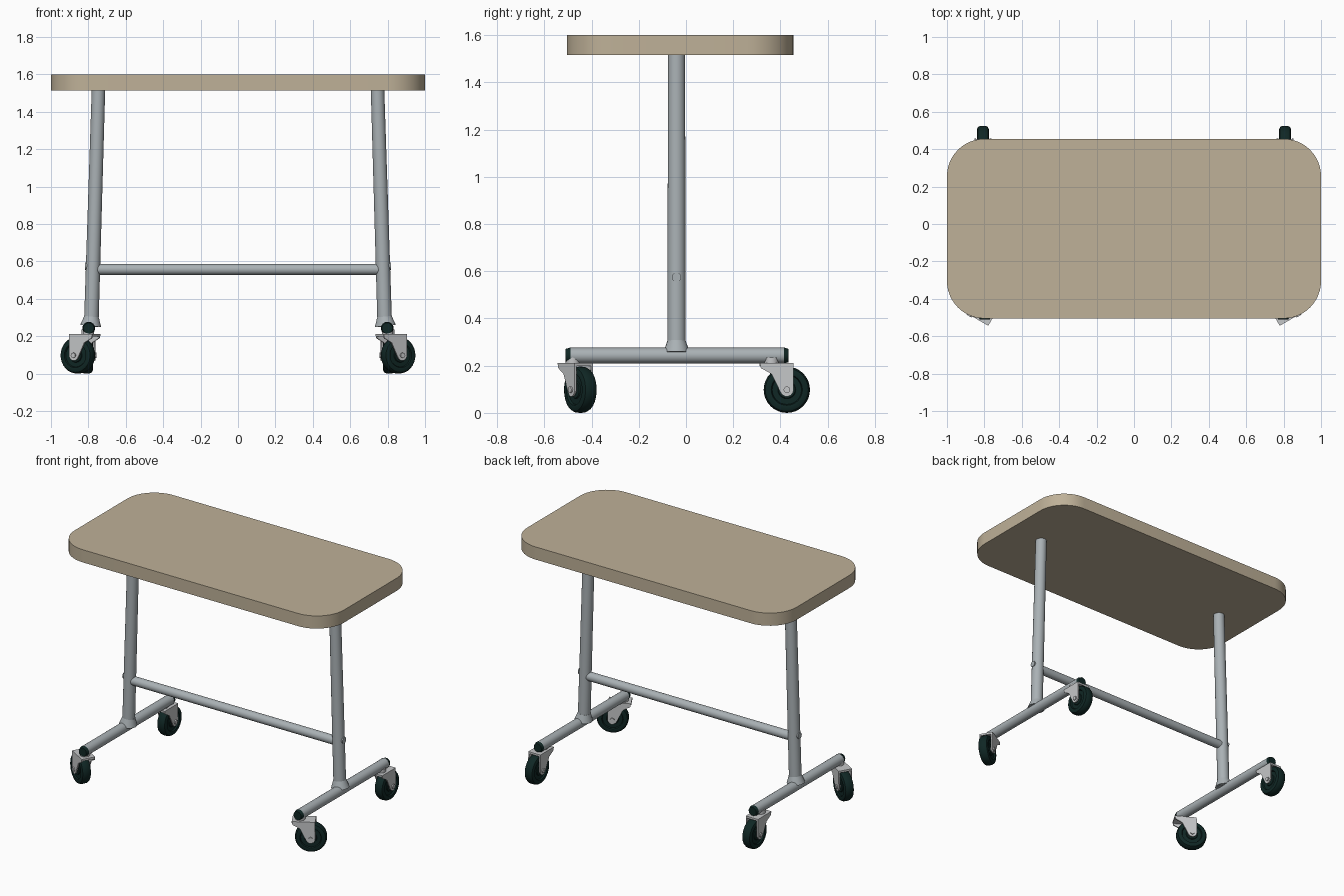
import bpy, bmesh, math
from mathutils import Matrix, Vector

if "Cube" in bpy.data.objects:
    bpy.data.objects.remove(bpy.data.objects["Cube"])


def material(name, rgb):
    m = bpy.data.materials.new(name)
    m.diffuse_color = (*rgb, 1)
    m.use_nodes = True
    m.node_tree.nodes["Principled BSDF"].inputs["Base Color"].default_value = m.diffuse_color
    return m


WOOD = material("beige_laminate", (0.52, 0.44, 0.315))
STEEL = material("grey_steel", (0.40, 0.44, 0.46))
ZINC = material("pale_zinc", (0.56, 0.57, 0.58))
RUBBER = material("dark_rubber", (0.005, 0.02, 0.018))


def finish(name, bm, mat, matrix=Matrix()):
    bmesh.ops.recalc_face_normals(bm, faces=bm.faces)
    mesh = bpy.data.meshes.new(name)
    bm.to_mesh(mesh)
    bm.free()
    ob = bpy.data.objects.new(name, mesh)
    bpy.context.collection.objects.link(ob)
    mesh.materials.append(mat)
    ob.matrix_world = matrix
    bpy.ops.object.select_all(action='DESELECT')
    ob.select_set(True)
    bpy.context.view_layer.objects.active = ob
    bpy.ops.object.shade_smooth_by_angle(angle=math.radians(35))
    return ob


def rod(name, a, b, r, mat, r2=None, matrix=Matrix(), sides=24):
    a, b = Vector(a), Vector(b)
    d = b - a
    place = Matrix.Translation((a + b) / 2) @ d.to_track_quat('Z', 'Y').to_matrix().to_4x4()
    bm = bmesh.new()
    bmesh.ops.create_cone(bm, cap_ends=True, segments=sides, radius1=r,
                          radius2=r if r2 is None else r2, depth=d.length)
    return finish(name, bm, mat, matrix @ place)


def extruded(name, pts, step, mat, matrix=Matrix()):
    bm = bmesh.new()
    face = bm.faces.new([bm.verts.new(p) for p in pts])
    new = bmesh.ops.extrude_face_region(bm, geom=[face])['geom']
    bmesh.ops.translate(bm, vec=step, verts=[v for v in new if isinstance(v, bmesh.types.BMVert)])
    return finish(name, bm, mat, matrix)


def lathe_y(name, profile, mat, matrix, steps=32):
    # closed (radius, y) profile spun around the local y axis
    bm = bmesh.new()
    vs = [bm.verts.new((r, y, 0)) for r, y in profile]
    es = [bm.edges.new((a, b)) for a, b in zip(vs, vs[1:])]
    bmesh.ops.spin(bm, geom=vs + es, cent=(0, 0, 0), axis=(0, 1, 0),
                   angle=math.tau, steps=steps)
    bmesh.ops.remove_doubles(bm, verts=bm.verts, dist=1e-5)
    return finish(name, bm, mat, matrix)


# Tabletop with rounded corners
R, outline = 0.2, []
for cx, cy, start in ((0.8, 0.255, 0), (-0.8, 0.255, 90), (-0.8, -0.305, 180), (0.8, -0.305, 270)):
    for i in range(13):
        t = math.radians(start + i * 7.5)
        outline.append((cx + R * math.cos(t), cy + R * math.sin(t), 1.515))
extruded("tabletop", outline, (0, 0, 0.085), WOOD)

# Crossbar between the legs
rod("crossbar", (-0.775, -0.04, 0.557), (0.775, -0.04, 0.557), 0.029, STEEL)


def caster(label, pivot, heading):
    # local x trails away from the pivot, local y is the axle
    m = Matrix.Translation(pivot) @ Matrix.Rotation(heading, 4, 'Z')
    wx, wz = 0.065, 0.098
    lathe_y("wheel_" + label,
            [(0, -0.026), (0.035, -0.026), (0.038, -0.021), (0.062, -0.021), (0.066, -0.03),
             (0.08, -0.032), (0.091, -0.027), (0.097, -0.016), (0.098, 0),
             (0.097, 0.016), (0.091, 0.027), (0.08, 0.032), (0.066, 0.03),
             (0.062, 0.021), (0.038, 0.021), (0.035, 0.026), (0, 0.026)],
            RUBBER, m @ Matrix.Translation((wx, 0, wz)))
    # fork cheeks taper down to a rounded axle end
    cheek = [(-0.05, 0.212), (-0.045, 0.19), (0.0, 0.165)]
    for i in range(7):
        t = math.radians(200 + i * 27)
        cheek.append((wx + 0.029 * math.cos(t), wz + 0.029 * math.sin(t)))
    cheek.append((0.093, 0.212))
    for side in (-1, 1):
        extruded("fork_cheek_" + label, [(x, side * 0.036, z) for x, z in cheek],
                 (0, side * 0.009, 0), ZINC, m)
    # fork crown under the foot tube
    extruded("fork_crown_" + label,
             [(-0.05, -0.036, 0.199), (0.093, -0.036, 0.199), (0.093, 0.036, 0.199), (-0.05, 0.036, 0.199)],
             (0, 0, 0.013), ZINC, m)
    rod("swivel_" + label, (0, 0, 0.205), (0, 0, 0.235), 0.03, ZINC, matrix=m)
    rod("axle_" + label, (wx, -0.052, wz), (wx, 0.052, wz), 0.014, ZINC, matrix=m, sides=12)


# Each side: leg, foot tube, end caps and two casters
for s, side in ((-1, "left"), (1, "right")):
    rod("leg_" + side, (s * 0.785, -0.04, 0.25), (s * 0.746, -0.04, 1.52), 0.039, STEEL, 0.036)
    rod("leg_weld_" + side, (s * 0.788, -0.04, 0.255), (s * 0.783, -0.04, 0.305), 0.056, STEEL, 0.039)
    rod("crossbar_bolt_" + side, (s * 0.76, -0.04, 0.575), (s * 0.818, -0.04, 0.575), 0.02, STEEL, sides=12)
    rod("foot_tube_" + side, (s * 0.798, -0.49, 0.243), (s * 0.798, 0.417, 0.243), 0.033, STEEL)
    rod("front_cap_" + side, (s * 0.798, -0.51, 0.243), (s * 0.798, -0.489, 0.243), 0.028, RUBBER, 0.034)
    rod("back_cap_" + side, (s * 0.798, 0.416, 0.243), (s * 0.798, 0.435, 0.243), 0.034, RUBBER, 0.028)
    caster("front_" + side, (s * 0.8, -0.48, 0), math.radians(30 if s > 0 else 150))
    caster("back_" + side, (s * 0.808, 0.362, 0), math.radians(90))
